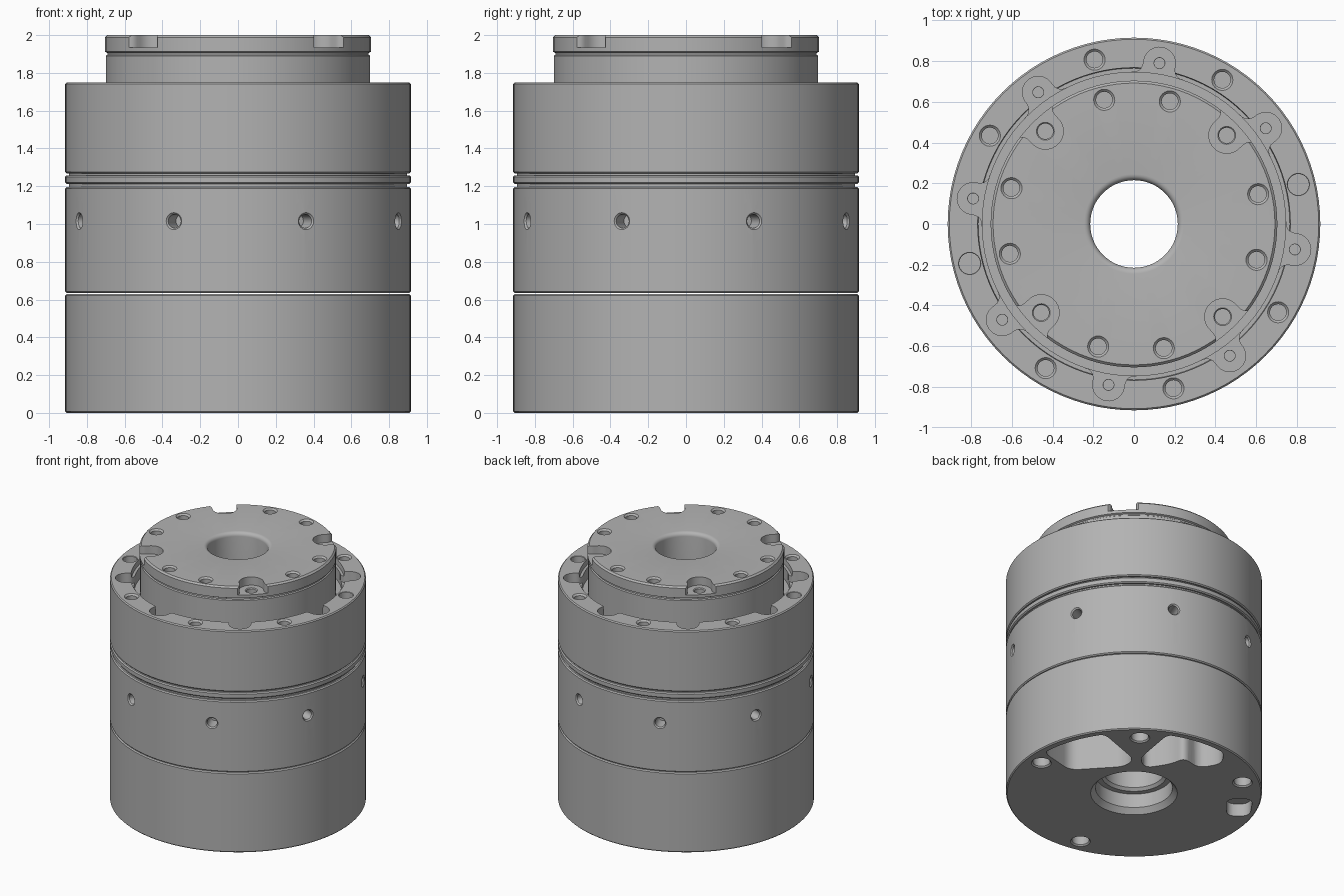
import bpy, bmesh, math
from math import sin, cos, pi, radians
from mathutils import Matrix, Vector

if "Cube" in bpy.data.objects:
    bpy.data.objects.remove(bpy.data.objects["Cube"])

metal = bpy.data.materials.new("machined_grey")
metal.use_nodes = True
GREY = (0.45, 0.45, 0.45, 1)
metal.diffuse_color = GREY
metal.node_tree.nodes["Principled BSDF"].inputs["Base Color"].default_value = GREY


def finish(bm, name):
    bmesh.ops.recalc_face_normals(bm, faces=bm.faces)
    mesh = bpy.data.meshes.new(name)
    bm.to_mesh(mesh)
    bm.free()
    mesh.materials.append(metal)
    obj = bpy.data.objects.new(name, mesh)
    bpy.context.collection.objects.link(obj)
    return obj


def revolve(bm, profile, ring=True, segs=96, matrix=Matrix()):
    """Turn (radius, height) points about z; ring=True closes the profile, else cap the ends."""
    loops = [[bm.verts.new(matrix @ Vector((r * cos(2 * pi * i / segs), r * sin(2 * pi * i / segs), z)))
              for i in range(segs)] for r, z in profile]
    pairs = list(zip(loops, loops[1:]))
    if ring:
        pairs.append((loops[-1], loops[0]))
    else:
        bm.faces.new(loops[0])
        bm.faces.new(loops[-1])
    for a, b in pairs:
        for i in range(segs):
            j = (i + 1) % segs
            bm.faces.new((a[i], a[j], b[j], b[i]))


def turned(name, profile):
    bm = bmesh.new()
    revolve(bm, profile)
    return finish(bm, name)


def prism(bm, outline, z0, z1, matrix=Matrix()):
    low = [bm.verts.new(matrix @ Vector((x, y, z0))) for x, y in outline]
    high = [bm.verts.new(matrix @ Vector((x, y, z1))) for x, y in outline]
    bm.faces.new(low)
    bm.faces.new(high)
    for i in range(len(low)):
        j = (i + 1) % len(low)
        bm.faces.new((low[i], low[j], high[j], high[i]))


def hole(bm, angle, dist, top, depth, r, lip=0.012, down=1):
    """Chamfered hole going down from (or with down=-1, up from) height top."""
    m = Matrix.Rotation(radians(angle), 4, 'Z') @ Matrix.Translation((dist, 0, top))
    steps = [(r + 2 * lip, lip), (r, -lip), (r, -depth)]
    revolve(bm, [(a, z * down) for a, z in steps], False, 24, m)


def cut(target, bm):
    cutter = finish(bm, "cutter")
    cutter.hide_render = True
    mod = target.modifiers.new("cut", 'BOOLEAN')
    mod.operation, mod.solver, mod.object = 'DIFFERENCE', 'EXACT', cutter
    bpy.context.view_layer.objects.active = target
    bpy.ops.object.modifier_apply(modifier=mod.name)
    bpy.data.objects.remove(cutter)


def keyhole(centre, r, flare, neck, end, way):
    """Round pocket that flares open along +x (way=1) or -x (way=-1)."""
    half = [(-r * cos(t), r * sin(t)) for t in [pi / 2 * i / 8 for i in range(9)]]
    half += [(neck + flare * sin(t), r + flare * (1 - cos(t))) for t in [pi / 2 * i / 6 for i in range(7)]]
    half.append((end, r + flare))
    pts = half + [(x, -y) for x, y in reversed(half[1:])]
    return [(centre + way * x, y) for x, y in pts]


def rounded(points, r):
    """Round each corner of a polygon with a short curve."""
    out = []
    for i, p in enumerate(points):
        p, a, b = Vector(p), Vector(points[i - 1]), Vector(points[(i + 1) % len(points)])
        s = p + (a - p).normalized() * min(r, (a - p).length * 0.45)
        e = p + (b - p).normalized() * min(r, (b - p).length * 0.45)
        for k in range(6):
            t = k / 5
            out.append(tuple(s * (1 - t) ** 2 + p * (2 * t * (1 - t)) + e * t ** 2))
    return out


R, BORE, C = 0.915, 0.215, 0.008


def band(name, z0, z1, inner):
    return turned(name, inner + [(R - C, z0), (R, z0 + C), (R, z1 - C), (R - C, z1)])


# Base housing with stepped bore
base = band("base_housing", 0, 0.63, [(BORE, 0.63), (BORE, 0.17), (0.235, 0.15),
                                      (0.275, 0.15), (0.275, 0.04), (0.31, 0)])
# Two windows and one small slot in the underside; local y points to VIEW degrees
VIEW = 50
turn = Matrix.Rotation(radians(VIEW - 90), 4, 'Z') @ Matrix.Scale(-1, 4, (1, 0, 0))


def rim(a, b, r=0.865):
    return [(r * sin(radians(a + (b - a) * i / 6)), r * cos(radians(a + (b - a) * i / 6))) for i in range(7)]


bm = bmesh.new()
prism(bm, rounded([(-0.46, 0.33), (-0.07, 0.38), (0.0, 0.48)] + rim(-14, -48), 0.07), -0.1, 0.42, turn)
prism(bm, rounded([(0.63, 0.42), (0.46, 0.36), (0.36, 0.5), (0.27, 0.42), (0.08, 0.36), (0.04, 0.49)]
                  + rim(16, 48), 0.07), -0.1, 0.42, turn)
prism(bm, rounded([(0.66, -0.08), (0.66, -0.33), (0.83, -0.33), (0.85, -0.08)], 0.08), -0.1, 0.1, turn)
for angle in (3, -57, 79, 209):
    hole(bm, VIEW + angle, 0.79, 0, 0.15, 0.062, 0.01, -1)
cut(base, bm)

# Middle housing with eight radial screw holes
middle = band("middle_housing", 0.634, 1.195, [(BORE, 1.195), (BORE, 0.634)])
bm = bmesh.new()
for k in range(8):
    m = Matrix.Rotation(radians(23.2 + 45 * k), 4, 'Z') @ Matrix.Translation((R, 0, 1.015)) @ Matrix.Rotation(pi / 2, 4, 'Y')
    revolve(bm, [(0.055, 0.01), (0.036, -0.01), (0.036, -0.12)], False, 24, m)
cut(middle, bm)

# Seam: recessed neck and spacer ring
turned("seam_neck", [(BORE, 1.19), (R - 0.02, 1.19), (R - 0.02, 1.275), (BORE, 1.275)])
band("spacer_ring", 1.212, 1.258, [(0.8, 1.258), (0.8, 1.212)])

# Upper housing with stepped lip, scalloped pockets and bolt holes
upper = band("upper_housing", 1.268, 1.75, [(0.768, 1.75), (0.765, 1.71), (0.745, 1.71), (0.745, 1.62),
                                            (0.69, 1.62), (0.69, 1.268)])
bm = bmesh.new()
scallop = keyhole(0.8, 0.078, 0.05, 0.015, 0.105, -1)
for k in range(8):
    prism(bm, scallop, 1.66, 1.85, Matrix.Rotation(radians(36 + 45 * k), 4, 'Z'))
cut(upper, bm)
bm = bmesh.new()
for k in range(8):
    hole(bm, 36 + 45 * k, 0.8, 1.66, 0.12, 0.026, 0.001)
    angle = 13.5 + 45 * k
    if k % 4:
        hole(bm, angle, 0.83, 1.75, 0.15, 0.04)
    else:
        hole(bm, angle, 0.83, 1.75, 0.05, 0.052, 0.003)
cut(upper, bm)

# Rotating output flange with a rounded bore mouth and a thin groove
F = 0.704
mouth = [(BORE + 0.03 * (1 - cos(t)), 1.97 + 0.03 * sin(t)) for t in [pi / 2 * i / 5 for i in range(6)]]
flange = turned("output_flange", [(BORE, 1.27)] + mouth + [
    (F - 0.012, 2), (F, 1.988), (F, 1.912), (F - 0.012, 1.906), (F - 0.012, 1.896),
    (F - 0.004, 1.89), (F - 0.004, 1.27)])
bm = bmesh.new()
slot = keyhole(0.63, 0.088, 0.05, 0.025, 0.2, 1)
for k in range(4):
    prism(bm, slot, 1.935, 2.1, Matrix.Rotation(radians(43.7 + 90 * k), 4, 'Z'))
    for a in (13.5, -16.3):
        hole(bm, a + 90 * k, 0.627, 2, 0.12, 0.04)
cut(flange, bm)
bm = bmesh.new()
for k in range(4):
    hole(bm, 43.7 + 90 * k, 0.63, 1.935, 0.12, 0.038, 0.006)
cut(flange, bm)

# Smooth the turned surfaces, keeping machined edges crisp
for obj in bpy.context.scene.objects:
    obj.select_set(obj.type == 'MESH')
bpy.context.view_layer.objects.active = flange
bpy.ops.object.shade_smooth_by_angle(angle=radians(30))
